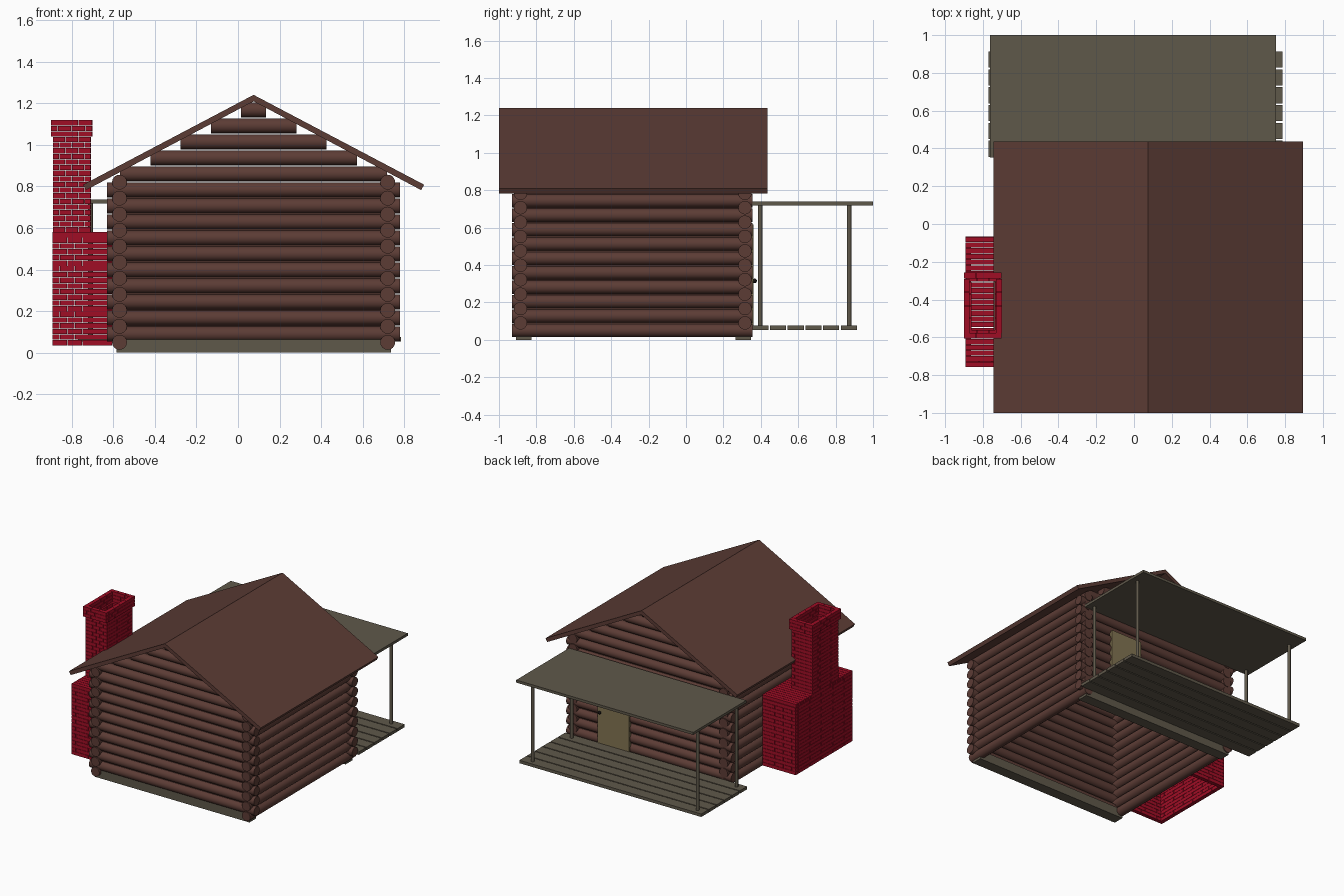
import bpy, bmesh, math
from mathutils import Matrix, Vector

if "Cube" in bpy.data.objects:
    bpy.data.objects.remove(bpy.data.objects["Cube"])


def material(name, rgb):
    lin = [((c / 255 + 0.055) / 1.055) ** 2.4 if c > 10 else c / 255 / 12.92 for c in rgb]
    m = bpy.data.materials.new(name)
    m.diffuse_color = (*lin, 1)
    m.use_nodes = True
    m.node_tree.nodes["Principled BSDF"].inputs["Base Color"].default_value = m.diffuse_color
    return m


BROWN = material("log_brown", (92, 60, 53))
OLIVE = material("weathered_wood", (95, 88, 74))
RED = material("brick_red", (160, 13, 37))
TAN = material("door_tan", (130, 116, 82))
BLACK = material("knob_black", (20, 18, 18))


def box(bm, x0, x1, y0, y1, z0, z1):
    mat = Matrix.Translation(((x0 + x1) / 2, (y0 + y1) / 2, (z0 + z1) / 2))
    bmesh.ops.create_cube(bm, size=1, matrix=mat @ Matrix.Diagonal((x1 - x0, y1 - y0, z1 - z0, 1)))


def rod(bm, a, b, r, sides=16):
    a, b = Vector(a), Vector(b)
    d = b - a
    mat = Matrix.Translation((a + b) / 2) @ d.to_track_quat('Z', 'Y').to_matrix().to_4x4()
    bmesh.ops.create_cone(bm, cap_ends=True, segments=sides, radius1=r, radius2=r,
                          depth=d.length, matrix=mat)


def finish(bm, name, mat, smooth=False):
    me = bpy.data.meshes.new(name)
    bm.to_mesh(me)
    bm.free()
    me.materials.append(mat)
    ob = bpy.data.objects.new(name, me)
    bpy.context.collection.objects.link(ob)
    if smooth:
        bpy.ops.object.select_all(action='DESELECT')
        ob.select_set(True)
        bpy.context.view_layer.objects.active = ob
        bpy.ops.object.shade_smooth_by_angle(angle=math.radians(35))
    return ob


R, PITCH = 0.036, 0.077
XL, XR, YF, YB = -0.57, 0.72, -0.885, 0.315   # wall centre lines
MID, SLOPE = 0.075, 0.53                      # ridge position and roof pitch

# side walls: logs along y
for name, x in (("left_wall_logs", XL), ("right_wall_logs", XR)):
    bm = bmesh.new()
    for i in range(11):
        z = 0.05 + i * PITCH
        rod(bm, (x, -0.93, z), (x, 0.355, z), R)
    finish(bm, name, BROWN, True)

# front and back walls: logs along x, shortened in the gable
for name, y in (("front_wall_logs", YF), ("back_wall_logs", YB)):
    bm = bmesh.new()
    for i in range(15):
        z = 0.09 + i * PITCH
        x0, x1 = -0.63, 0.78
        if i > 9:
            half = (1.2 - z) / SLOPE
            x0, x1 = MID - half, MID + half
        rod(bm, (x0, y, z), (x1, y, z), R)
    finish(bm, name, BROWN, True)

# thin filling between the wall logs
bm = bmesh.new()
for x in (XL, XR):
    box(bm, x - 0.005, x + 0.005, YF, YB, 0.06, 0.8)
for y in (YF, YB):
    box(bm, XL, XR, y - 0.005, y + 0.005, 0.1, 0.78)
finish(bm, "wall_filling", BROWN)

# foundation beams
bm = bmesh.new()
for y0 in (-0.91, 0.265):
    box(bm, -0.585, 0.735, y0, y0 + 0.083, 0, 0.07)
finish(bm, "foundation_beams", OLIVE)

# gable roof: extruded chevron profile
bm = bmesh.new()
profile = [(-0.745, 0.808), (MID, 1.24), (0.895, 0.808),
           (0.881, 0.782), (MID, 1.209), (-0.731, 0.782)]
rings = [[bm.verts.new((x, y, z)) for x, z in profile] for y in (-1.0, 0.437)]
n = len(profile)
for i in range(n):
    j = (i + 1) % n
    bm.faces.new((rings[0][i], rings[0][j], rings[1][j], rings[1][i]))
for ring in rings:
    bm.faces.new((ring[0], ring[1], ring[4], ring[5]))
    bm.faces.new((ring[1], ring[2], ring[3], ring[4]))
bmesh.ops.recalc_face_normals(bm, faces=bm.faces)
finish(bm, "main_roof", BROWN)

# porch floor planks, roof and posts
bm = bmesh.new()
for i in range(6):
    y = 0.355 + i * 0.0945
    box(bm, -0.77, 0.785, y, y + 0.086, 0.053, 0.076)
finish(bm, "porch_planks", OLIVE)
bm = bmesh.new()
box(bm, -0.762, 0.752, 0.352, 1.0, 0.718, 0.738)
finish(bm, "porch_roof", OLIVE)
bm = bmesh.new()
for x in (-0.71, 0.7):
    for y in (0.396, 0.872):
        rod(bm, (x, y, 0.07), (x, y, 0.725), 0.012, 12)
finish(bm, "porch_posts", OLIVE, True)

# door and knob
bm = bmesh.new()
box(bm, 0.235, 0.505, 0.335, 0.36, 0.076, 0.617)
finish(bm, "door", TAN)
bm = bmesh.new()
bmesh.ops.create_uvsphere(bm, u_segments=12, v_segments=8, radius=0.012,
                          matrix=Matrix.Translation((0.483, 0.367, 0.315)))
finish(bm, "door_knob", BLACK, True)


def cuts(a, b, length, shift):
    """Split a run into bricks, every other course shifted by half a brick."""
    count = max(1, round((b - a) / length))
    step = (b - a) / count
    pts = [a] + [a + (k + shift) * step for k in range(0 if shift else 1, count)] + [b]
    return list(zip(pts, pts[1:]))


def brick_ring(bm, x0, x1, y0, y1, z0, z1, courses, t=0.03, open_right=False, gap=0.002):
    h = (z1 - z0) / courses
    for c in range(courses):
        za, zb = z0 + c * h, z0 + (c + 1) * h - gap
        s = 0.5 * (c % 2)
        for a, b in cuts(x0, x1, 0.07, s):
            box(bm, a, b - gap, y0, y0 + t, za, zb)
            box(bm, a, b - gap, y1 - t, y1, za, zb)
        for a, b in cuts(y0 + t, y1 - t, 0.07, s):
            box(bm, x0, x0 + t, a, b - gap, za, zb)
            if not open_right:
                box(bm, x1 - t, x1, a, b - gap, za, zb)


# chimney: hollow brick base with a brick top course, stack and cap
bm = bmesh.new()
brick_ring(bm, -0.893, -0.605, -0.757, -0.065, 0.035, 0.555, 19, open_right=True)
for a, b in cuts(-0.757, -0.065, 0.03, 0):
    box(bm, -0.893, -0.605, a, b - 0.003, 0.555, 0.58)
finish(bm, "chimney_base", RED)
bm = bmesh.new()
brick_ring(bm, -0.89, -0.707, -0.59, -0.275, 0.58, 1.04, 17)
finish(bm, "chimney_stack", RED)
bm = bmesh.new()
brick_ring(bm, -0.9, -0.7, -0.607, -0.258, 1.04, 1.12, 3)
finish(bm, "chimney_cap", RED)
